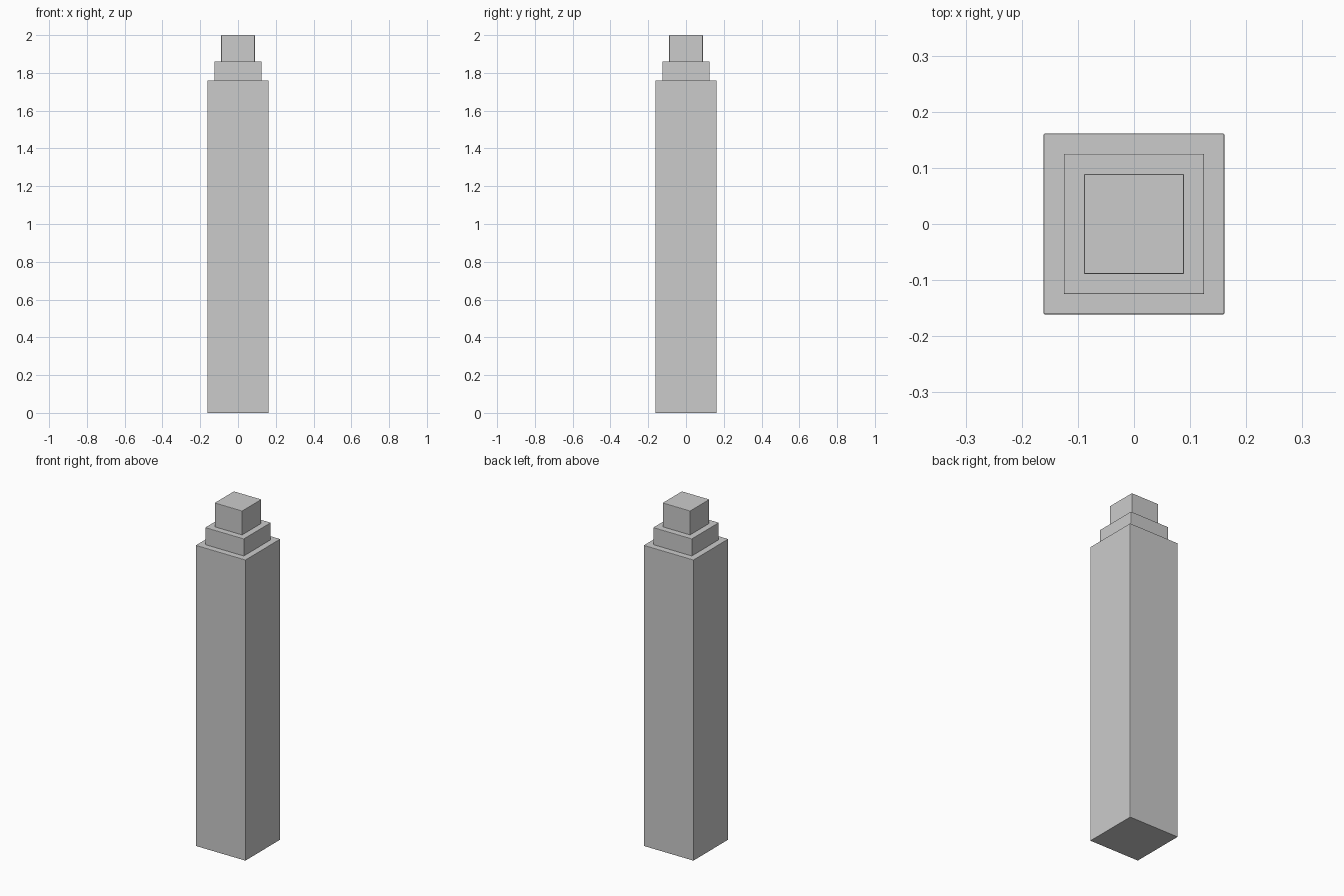
import bpy

if "Cube" in bpy.data.objects:
    bpy.data.objects.remove(bpy.data.objects["Cube"])


def block(name, half, z0, z1, bevel):
    # Square block with finely bevelled edges
    bpy.ops.mesh.primitive_cube_add(size=1, location=(0, 0, (z0 + z1) / 2))
    ob = bpy.context.object
    ob.name = name
    ob.scale = (2 * half, 2 * half, z1 - z0)
    bpy.ops.object.transform_apply(location=False, rotation=False, scale=True)
    mod = ob.modifiers.new("edge_bevel", 'BEVEL')
    mod.width = bevel
    mod.segments = 2
    return ob


# Tall shaft, stepped collar and square cap
block("shaft", 0.161, 0.0, 1.76, 0.002)
block("collar", 0.125, 1.75, 1.86, 0.002)
block("cap", 0.089, 1.85, 2.0, 0.002)
